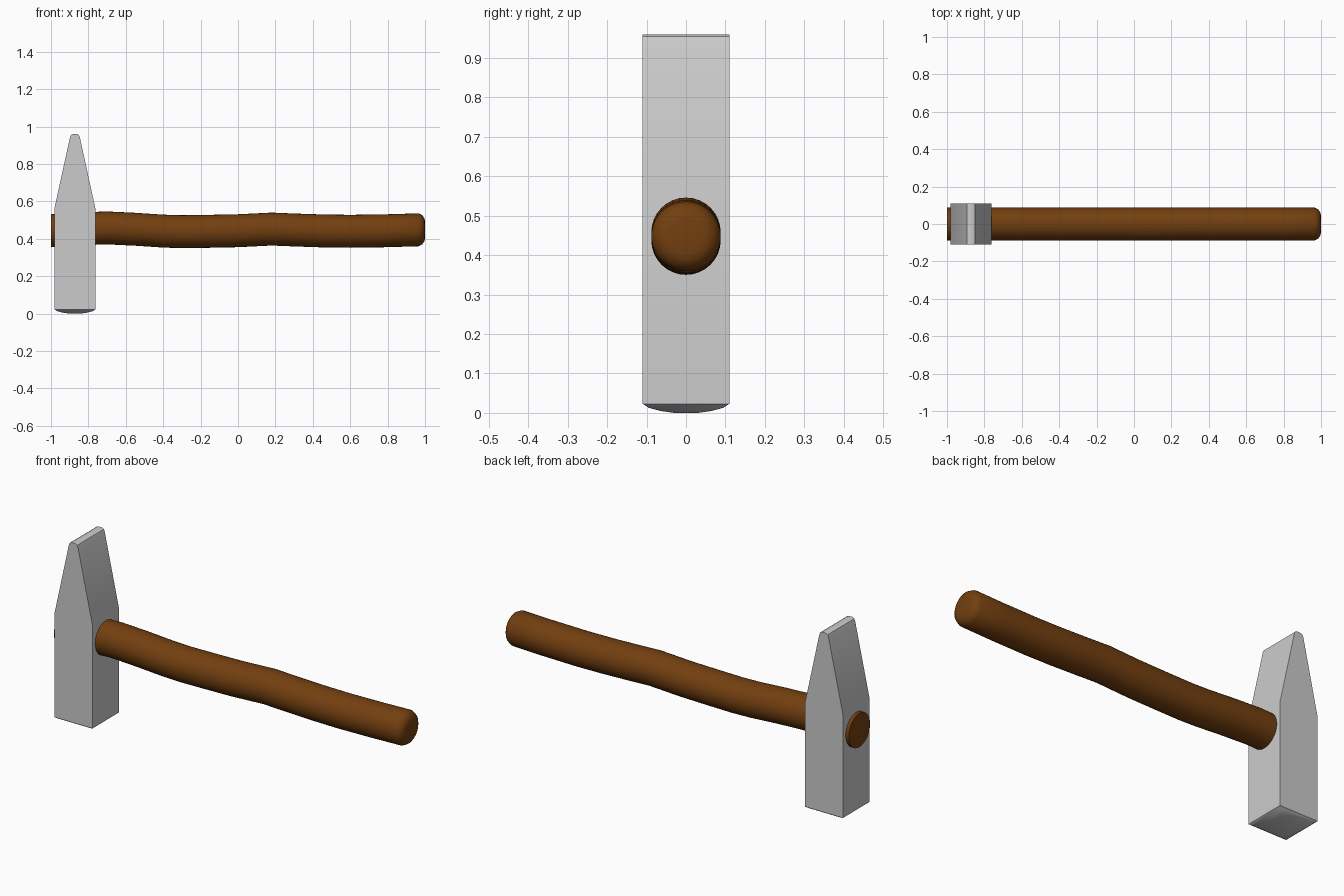
import bpy, bmesh
from math import sin, cos, tau

if "Cube" in bpy.data.objects:
    bpy.data.objects.remove(bpy.data.objects["Cube"])


def loft(name, rings, angle):
    """Skin a list of equal-length point rings and cap both ends."""
    bm = bmesh.new()
    loops = [[bm.verts.new(p) for p in ring] for ring in rings]
    n = len(loops[0])
    for a, b in zip(loops, loops[1:]):
        for i in range(n):
            j = (i + 1) % n
            bm.faces.new((a[i], a[j], b[j], b[i]))
    bm.faces.new(loops[0])
    bm.faces.new(loops[-1])
    bmesh.ops.recalc_face_normals(bm, faces=bm.faces)
    mesh = bpy.data.meshes.new(name)
    bm.to_mesh(mesh)
    bm.free()
    obj = bpy.data.objects.new(name, mesh)
    bpy.context.collection.objects.link(obj)
    bpy.ops.object.select_all(action='DESELECT')
    obj.select_set(True)
    bpy.context.view_layer.objects.active = obj
    bpy.ops.object.shade_smooth_by_angle(angle=angle)
    return obj


def rect(hx, hy, z, cx=-0.872):
    return [(cx + sx * hx, sy * hy, z) for sx, sy in ((-1, -1), (1, -1), (1, 1), (-1, 1))]


def circle(x, z, r, n=32):
    return [(x, r * cos(tau * i / n), z + r * sin(tau * i / n)) for i in range(n)]


# Head: domed striking face, square body, wedge-shaped peen (half x, half y, z)
head_sections = [(0.03, 0.03, 0.0), (0.065, 0.065, 0.005), (0.095, 0.095, 0.013),
                 (0.11, 0.11, 0.023), (0.11, 0.11, 0.56),
                 (0.027, 0.11, 0.94), (0.022, 0.11, 0.954), (0.012, 0.11, 0.96)]
loft("hammer_head", [rect(*s) for s in head_sections], 0.6)

# Handle: gently waving round shaft with a rounded butt (x, centre z, radius)
handle_sections = [(-1.0, 0.443, 0.088), (-0.85, 0.453, 0.088), (-0.7, 0.458, 0.088),
                   (-0.55, 0.451, 0.088), (-0.4, 0.441, 0.088), (-0.3, 0.438, 0.088),
                   (-0.15, 0.440, 0.088), (0.0, 0.443, 0.088), (0.1, 0.448, 0.088),
                   (0.18, 0.452, 0.088), (0.3, 0.447, 0.088), (0.45, 0.442, 0.088),
                   (0.6, 0.440, 0.088), (0.8, 0.443, 0.088), (0.965, 0.448, 0.088),
                   (0.985, 0.448, 0.078), (0.996, 0.448, 0.062), (1.0, 0.448, 0.045)]
handle = loft("handle", [circle(*s) for s in handle_sections], 0.7)
wood = bpy.data.materials.new("wood")
wood.diffuse_color = (0.17, 0.05, 0.005, 1)
wood.use_nodes = True
wood.node_tree.nodes["Principled BSDF"].inputs["Base Color"].default_value = wood.diffuse_color
handle.data.materials.append(wood)
